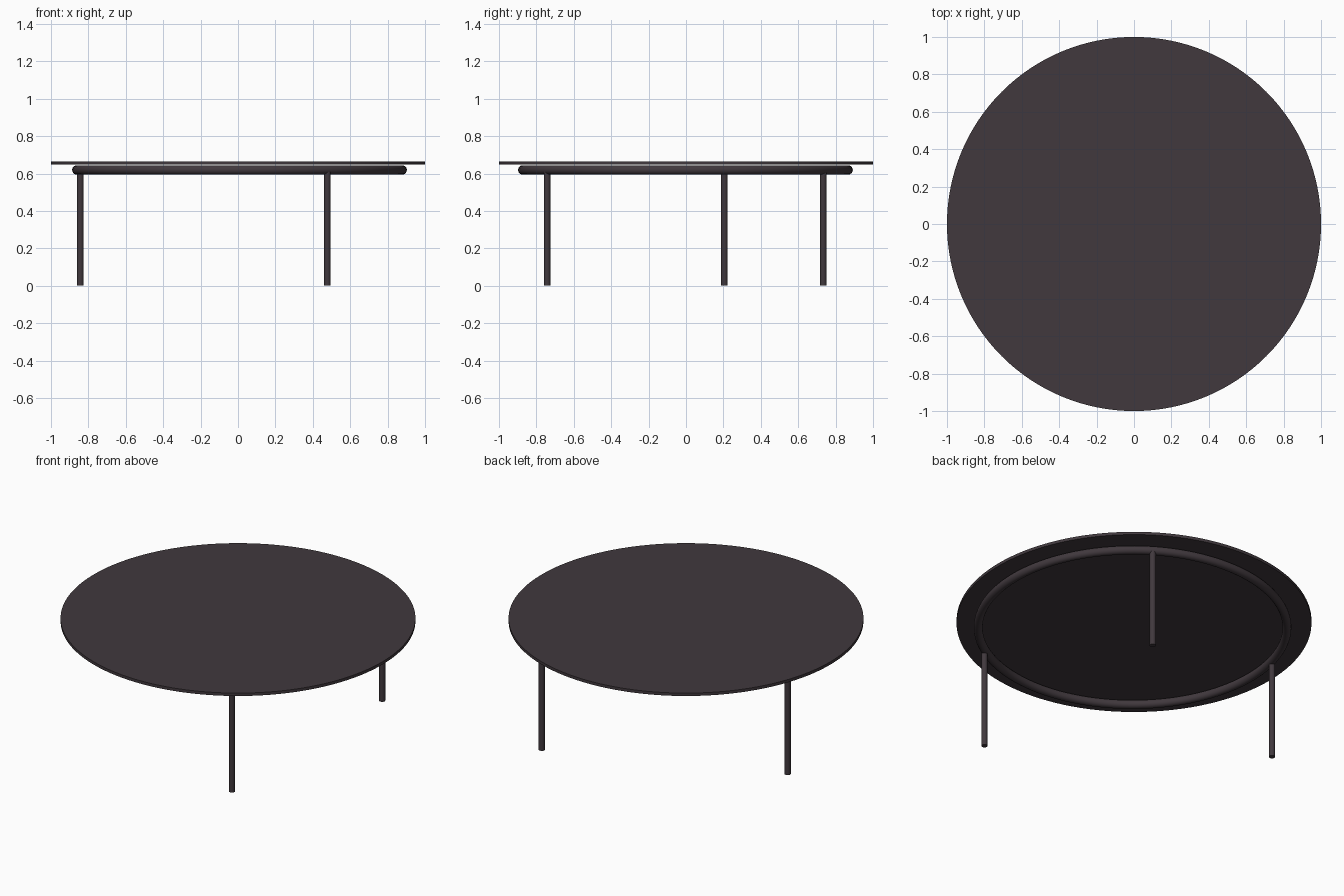
import bpy
import math

if "Cube" in bpy.data.objects:
    bpy.data.objects.remove(bpy.data.objects["Cube"])

dark = bpy.data.materials.new("dark_plum_metal")
dark.diffuse_color = (0.052, 0.040, 0.047, 1)
dark.use_nodes = True
dark.node_tree.nodes["Principled BSDF"].inputs["Base Color"].default_value = dark.diffuse_color


def finish(name):
    """Name, colour and smooth the active part."""
    ob = bpy.context.object
    ob.name = name
    ob.data.materials.append(dark)
    bpy.ops.object.shade_smooth_by_angle(angle=math.radians(40))


def cylinder(name, x, y, z0, z1, radius, sides):
    bpy.ops.mesh.primitive_cylinder_add(
        vertices=sides, radius=radius, depth=z1 - z0, location=(x, y, (z0 + z1) / 2))
    finish(name)


# Thin round top
cylinder("table_top", 0, 0, 0.647, 0.665, 1.0, 128)

# Tubular support ring just under the top
bpy.ops.mesh.primitive_torus_add(
    major_radius=0.870, minor_radius=0.025, major_segments=128, minor_segments=16,
    location=(0.008, -0.003, 0.619))
finish("support_ring")

# Three slim legs rising into the ring
legs = {"front_leg": (0.478, -0.742), "back_leg": (0.478, 0.734), "left_leg": (-0.843, 0.205)}
for name, (x, y) in legs.items():
    cylinder(name, x, y, 0, 0.61, 0.0175, 24)
